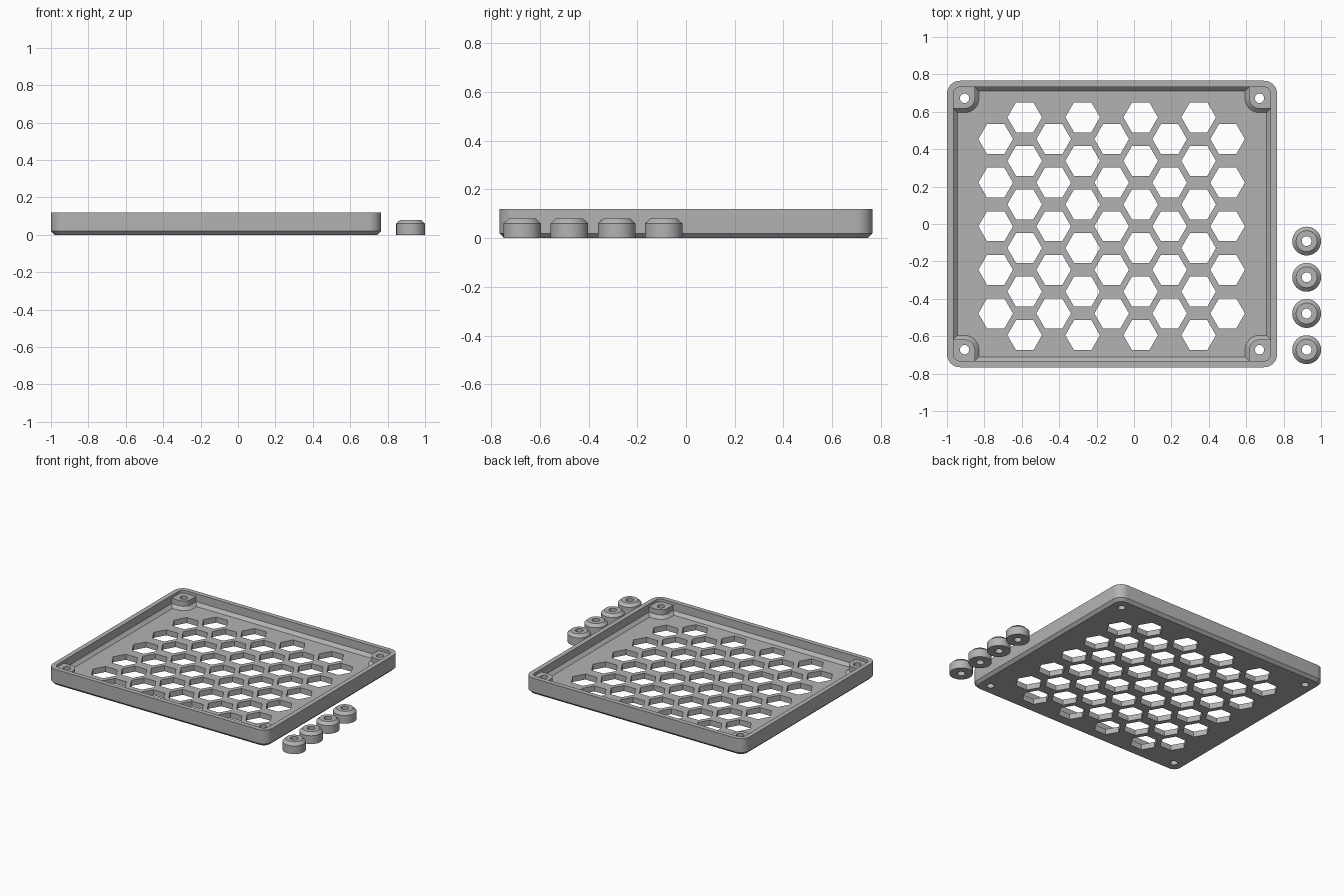
import bpy
import bmesh
from math import cos, sin, pi, radians

cube = bpy.data.objects.get("Cube")
if cube:
    bpy.data.objects.remove(cube, do_unlink=True)

grey = bpy.data.materials.new("light_grey")
grey.use_nodes = True
grey.diffuse_color = (0.45, 0.45, 0.45, 1)
grey.node_tree.nodes["Principled BSDF"].inputs["Base Color"].default_value = grey.diffuse_color

# Tray dimensions
CX, HX, HY, TOP = -0.1175, 0.8825, 0.766, 0.12
CORNER, FLOOR, WALL, CHAMFER = 0.07, 0.04, 0.034, 0.022
SCREW, SCREW_R, POST_R = 0.094, 0.025, 0.055


def rounded_rect(x0, x1, y0, y1, radii, z, steps=8):
    """Ring of points; radii run anticlockwise from the low corner."""
    pts = []
    corners = [(x0, y0, 1, 1), (x1, y0, -1, 1), (x1, y1, -1, -1), (x0, y1, 1, -1)]
    for k, ((x, y, dx, dy), r) in enumerate(zip(corners, radii)):
        for i in range(steps + 1):
            a = pi + (k + i / steps) * pi / 2
            pts.append((x + dx * r + r * cos(a), y + dy * r + r * sin(a), z))
    return pts


def circle(x, y, r, z, n, start=0.0):
    return [(x + r * cos(start + 2 * pi * i / n), y + r * sin(start + 2 * pi * i / n), z)
            for i in range(n)]


def loft(bm, rings, closed=False):
    """Skin rings of equal length, capping the ends unless closed."""
    vs = [[bm.verts.new(p) for p in ring] for ring in rings]
    n = len(vs[0])
    pairs = list(zip(vs, vs[1:]))
    if closed:
        pairs.append((vs[-1], vs[0]))
    else:
        bm.faces.new(vs[0][::-1])
        bm.faces.new(vs[-1])
    for a, b in pairs:
        for i in range(n):
            j = (i + 1) % n
            bm.faces.new((a[i], a[j], b[j], b[i]))


def make(name, bm):
    bmesh.ops.recalc_face_normals(bm, faces=bm.faces[:])
    mesh = bpy.data.meshes.new(name)
    bm.to_mesh(mesh)
    bm.free()
    mesh.materials.append(grey)
    ob = bpy.data.objects.new(name, mesh)
    bpy.context.collection.objects.link(ob)
    return ob


def smooth(ob):
    bpy.ops.object.select_all(action="DESELECT")
    ob.select_set(True)
    bpy.context.view_layer.objects.active = ob
    bpy.ops.object.shade_smooth_by_angle(angle=radians(30))


# Tray shell: chamfered underside, rim, inner wall and chamfer down to the floor
bm = bmesh.new()
profile = [(0.02, 0), (0, 0.02), (0, TOP), (WALL, TOP),
           (WALL, FLOOR + CHAMFER), (WALL + CHAMFER, FLOOR)]
loft(bm, [rounded_rect(CX - HX + d, CX + HX - d, d - HY, HY - d, [CORNER - d] * 4, z)
          for d, z in profile])
tray = make("tray", bm)

# Corner screw posts, flared where they meet the floor
posts = bmesh.new()
holes = bmesh.new()
edge = SCREW + POST_R
for sx in (-1, 1):
    for sy in (-1, 1):
        rings = []
        for flare, z in [(CHAMFER + 0.01, FLOOR - 0.01), (0, FLOOR + CHAMFER), (0, 0.1)]:
            ring = rounded_rect(0.02, edge + flare, 0.02, edge + flare,
                                [0.05, 0.005, POST_R + flare, 0.005], z)
            rings.append([(CX + sx * (HX - u), sy * (HY - v), w) for u, v, w in ring])
        loft(posts, rings)
        x, y = CX + sx * (HX - SCREW), sy * (HY - SCREW)
        loft(holes, [circle(x, y, SCREW_R, z, 32) for z in (-0.1, 0.2)])

# Hexagonal vents in staggered columns
for col in range(-4, 5):
    rows = 5 if col % 2 == 0 else 6
    for row in range(rows):
        x = CX - 0.002 + col * 0.155
        y = -0.012 + (row - (rows - 1) / 2) * 0.233
        loft(holes, [circle(x, y, 0.0925, z, 6) for z in (-0.1, 0.2)])

# Join the posts and cut the holes
helpers = [(make("post_helper", posts), "UNION"), (make("hole_cutter", holes), "DIFFERENCE")]
for helper, operation in helpers:
    helper.hide_render = True
    mod = tray.modifiers.new(operation.lower(), "BOOLEAN")
    mod.operation = operation
    mod.solver = "EXACT"
    mod.object = helper
graph = bpy.context.evaluated_depsgraph_get()
final = bpy.data.meshes.new_from_object(tray.evaluated_get(graph))
tray.modifiers.clear()
tray.data = final
for helper, operation in helpers:
    bpy.data.objects.remove(helper, do_unlink=True)
smooth(tray)

# Four loose round feet beside the tray
foot_profile = [(0.026, 0), (0.077, 0), (0.077, 0.06), (0.056, 0.08), (0.026, 0.08)]
for i in range(4):
    bm = bmesh.new()
    loft(bm, [circle(0.923, -0.672 + i * 0.1935, r, z, 48) for r, z in foot_profile], closed=True)
    smooth(make(f"foot_{i + 1}", bm))
